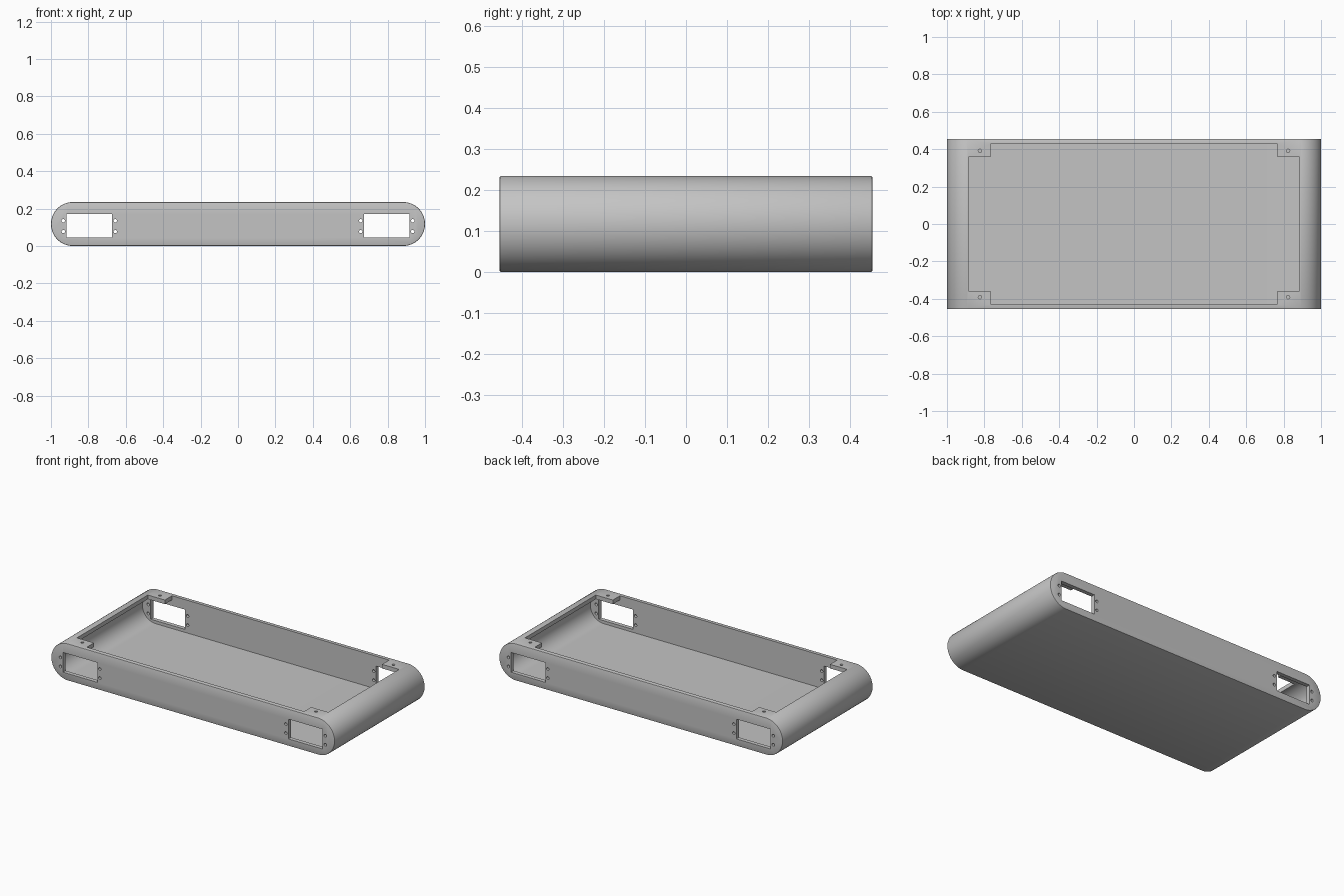
import bpy, bmesh, math
from mathutils import Matrix

cube = bpy.data.objects.get("Cube")
if cube:
    bpy.data.objects.remove(cube, do_unlink=True)

# Main dimensions
R = 0.1175                # radius of the rounded ends
FLAT = 1.0 - R            # half length of the flat middle
DEPTH = 0.455             # half depth
WALL = 0.026

grey = bpy.data.materials.new("grey plastic")
grey.use_nodes = True
colour = (0.55, 0.55, 0.55, 1.0)
grey.diffuse_color = colour
grey.node_tree.nodes["Principled BSDF"].inputs["Base Color"].default_value = colour


def make_object(name, bm):
    bmesh.ops.recalc_face_normals(bm, faces=bm.faces)
    mesh = bpy.data.meshes.new(name)
    bm.to_mesh(mesh)
    bm.free()
    mesh.materials.append(grey)
    obj = bpy.data.objects.new(name, mesh)
    bpy.context.collection.objects.link(obj)
    return obj


def capsule_prism(name, radius, half_depth, bevel=0.0, steps=32):
    """Rounded-end slab running along y."""
    bm = bmesh.new()
    ring = []
    for side, start in ((1, -math.pi / 2), (-1, math.pi / 2)):
        for i in range(steps + 1):
            a = start + math.pi * i / steps
            x = side * FLAT + radius * math.cos(a)
            ring.append(bm.verts.new((x, -half_depth, R + radius * math.sin(a))))
    face = bm.faces.new(ring)
    ext = bmesh.ops.extrude_face_region(bm, geom=[face])
    moved = [v for v in ext["geom"] if isinstance(v, bmesh.types.BMVert)]
    bmesh.ops.translate(bm, verts=moved, vec=(0, 2 * half_depth, 0))
    if bevel:
        rims = [e for e in bm.edges
                if abs(e.verts[0].co.y - e.verts[1].co.y) < bevel]
        bmesh.ops.bevel(bm, geom=rims, offset=bevel, segments=2,
                        profile=0.5, affect="EDGES")
    return make_object(name, bm)


def box(name, centre, size):
    bm = bmesh.new()
    bmesh.ops.create_cube(bm, size=1, matrix=Matrix.Translation(centre)
                          @ Matrix.Diagonal((*size, 1)))
    return make_object(name, bm)


def rod(name, centre, radius, length, along_y=False):
    bm = bmesh.new()
    turn = Matrix.Rotation(math.pi / 2 if along_y else 0, 4, "X")
    bmesh.ops.create_cone(bm, cap_ends=True, segments=20, radius1=radius,
                          radius2=radius, depth=length,
                          matrix=Matrix.Translation(centre) @ turn)
    return make_object(name, bm)


# Outer shell and the hollow inside it
tray = capsule_prism("tray_shell", R, DEPTH, bevel=0.005)
cutters = [capsule_prism("cavity_cutter", R - WALL, DEPTH - WALL)]

# Top opening: two crossing boxes leave a screw tab in each corner
cutters.append(box("long_opening_cutter", (0, 0, 0.2), (1.772, 0.714, 0.16)))
cutters.append(box("wide_opening_cutter", (0, 0, 0.2), (1.532, 0.857, 0.16)))

for sx in (-1, 1):
    # Port windows through the front and back walls, with their screw holes
    cutters.append(box("port_cutter", (sx * 0.795, 0, 0.108), (0.242, 1.2, 0.126)))
    for dx in (-0.139, 0.139):
        for z in (0.077, 0.135):
            cutters.append(rod("port_screw_cutter", (sx * 0.795 + dx, 0, z),
                               0.009, 1.2, along_y=True))
    # Lid screw holes in the corner tabs
    for sy in (-1, 1):
        cutters.append(rod("tab_screw_cutter", (sx * 0.824, sy * 0.391, 0.24),
                           0.009, 0.12))

# Cut everything out of the shell
bpy.context.view_layer.objects.active = tray
for cutter in cutters:
    cutter.hide_render = True
    mod = tray.modifiers.new("cut", "BOOLEAN")
    mod.operation = "DIFFERENCE"
    mod.solver = "EXACT"
    mod.object = cutter
    bpy.ops.object.modifier_apply(modifier=mod.name)
    bpy.data.objects.remove(cutter, do_unlink=True)

# Smooth curved walls, crisp edges
bpy.ops.object.select_all(action="DESELECT")
tray.select_set(True)
bpy.ops.object.shade_smooth_by_angle(angle=math.radians(30))
